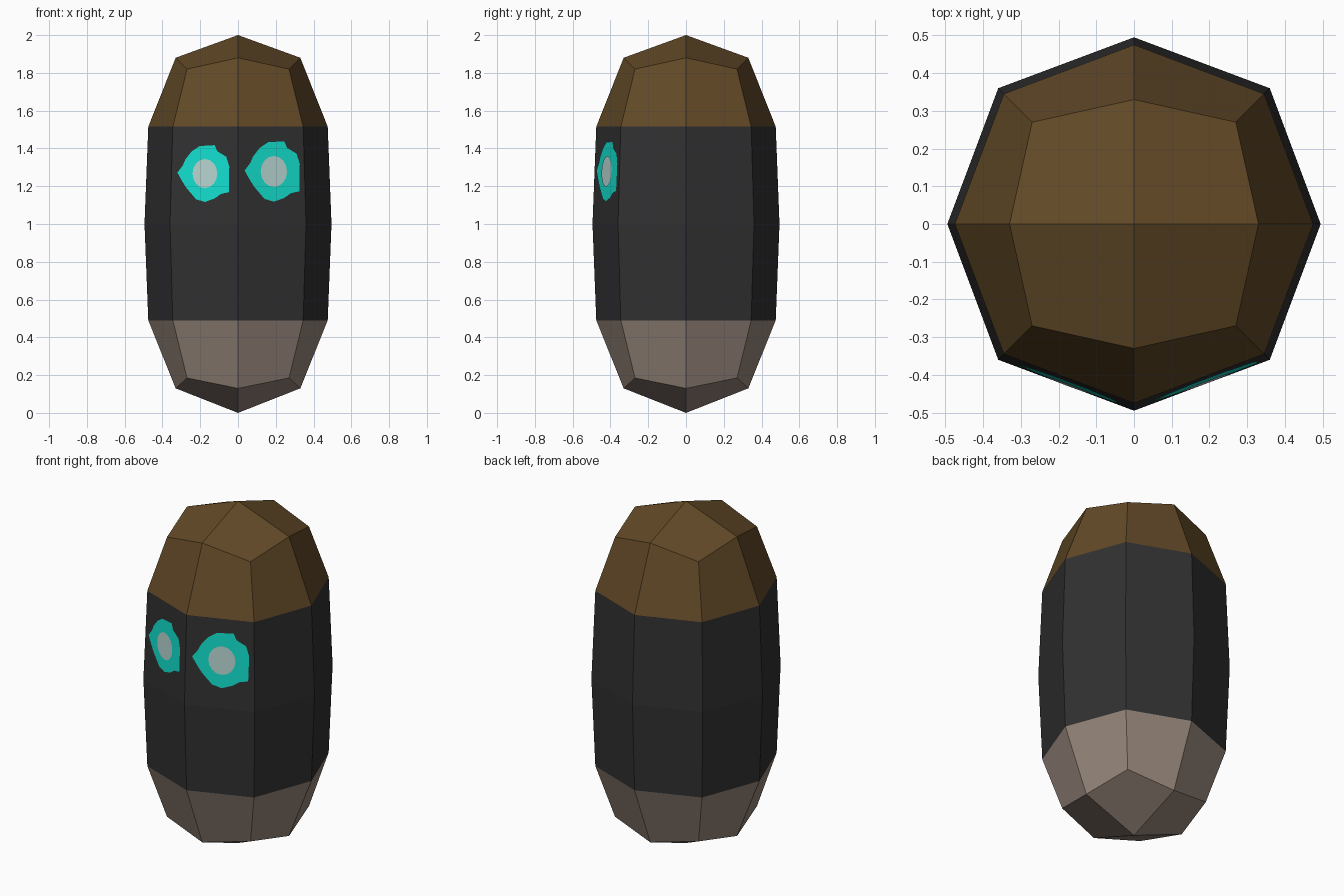
import bpy, bmesh, math
from mathutils import Vector
from mathutils.bvhtree import BVHTree

if "Cube" in bpy.data.objects:
    bpy.data.objects.remove(bpy.data.objects["Cube"])


def material(name, rgb):
    lin = [(c / 255 / 12.92) if c < 10 else ((c / 255 + 0.055) / 1.055) ** 2.4 for c in rgb]
    m = bpy.data.materials.new(name)
    m.diffuse_color = (*lin, 1)
    m.use_nodes = True
    m.node_tree.nodes["Principled BSDF"].inputs["Base Color"].default_value = m.diffuse_color
    return m


brown = material("brown cap", (98, 73, 39))
dark = material("charcoal", (49, 49, 50))
taupe = material("taupe base", (150, 134, 122))
teal = material("teal", (18, 222, 205))
pale = material("pale grey", (182, 212, 207))


def finish(bm, name, mats):
    me = bpy.data.meshes.new(name)
    bm.to_mesh(me)
    bm.free()
    for m in mats:
        me.materials.append(m)
    ob = bpy.data.objects.new(name, me)
    bpy.context.collection.objects.link(ob)
    return ob


# Body: eight-sided capsule, rings of (side xy, diagonal xy, side z, diagonal z)
rings = [(0.33, 0.27, 0.13, 0.185), (0.475, 0.345, 0.49, 0.49), (0.495, 0.36, 1.0, 1.0),
         (0.475, 0.345, 1.515, 1.515), (0.33, 0.27, 1.88, 1.82)]
bm = bmesh.new()
loops = []
for side, diag, zs, zd in rings:
    loop = []
    for i in range(8):
        a = i * math.pi / 4
        r, z = (side, zs) if i % 2 == 0 else (diag * math.sqrt(2), zd)
        loop.append(bm.verts.new((r * math.cos(a), r * math.sin(a), z)))
    loops.append(loop)
for lo, hi in zip(loops, loops[1:]):
    for i in range(8):
        j = (i + 1) % 8
        bm.faces.new((lo[i], lo[j], hi[j], hi[i]))
# Ends: four quads meeting at a pole
for loop, z in ((loops[0], 0), (loops[-1], 2)):
    pole = bm.verts.new((0, 0, z))
    for i in range(0, 8, 2):
        bm.faces.new((pole, loop[i], loop[i + 1], loop[(i + 2) % 8]))
bmesh.ops.recalc_face_normals(bm, faces=bm.faces)
# Colour bands by height
for f in bm.faces:
    z = f.calc_center_median().z
    f.material_index = 0 if z > 1.515 else 2 if z < 0.49 else 1
bvh = BVHTree.FromBMesh(bm)
finish(bm, "body", (brown, dark, taupe))


# Flat plates laid onto the front faces
def plate(name, outline, cx, cz, scale, lift, mat):
    bm = bmesh.new()
    verts = []
    for x, z in outline:
        px, pz = cx + x * scale, cz + z * scale
        hit, normal, _, _ = bvh.ray_cast(Vector((px, -2, pz)), Vector((0, 1, 0)))
        verts.append(bm.verts.new((px, hit.y - lift, pz)))
    f = bm.faces.new(verts)
    f.normal_update()
    if f.normal.y > 0:
        f.normal_flip()
    bmesh.ops.triangulate(bm, faces=bm.faces[:])
    finish(bm, name, (mat,))


eye = [(-.155, .005), (-.125, .045), (-.11, .08), (-.075, .125), (-.03, .155), (.055, .16),
       (.07, .125), (.12, .095), (.137, .04), (.135, -.105), (.09, -.115), (.055, -.14),
       (0, -.16), (-.05, -.145), (-.105, -.08), (-.13, -.04)]
pupil = [(.07 * math.cos(k * math.pi / 8), .082 * math.sin(k * math.pi / 8)) for k in range(16)]
for label, cx, cz, s in (("left", -0.175, 1.267, 0.94), ("right", 0.19, 1.278, 1.0)):
    plate(label + "_eye", eye, cx, cz, s, 0.004, teal)
    plate(label + "_pupil", pupil, cx, cz, s, 0.008, pale)
